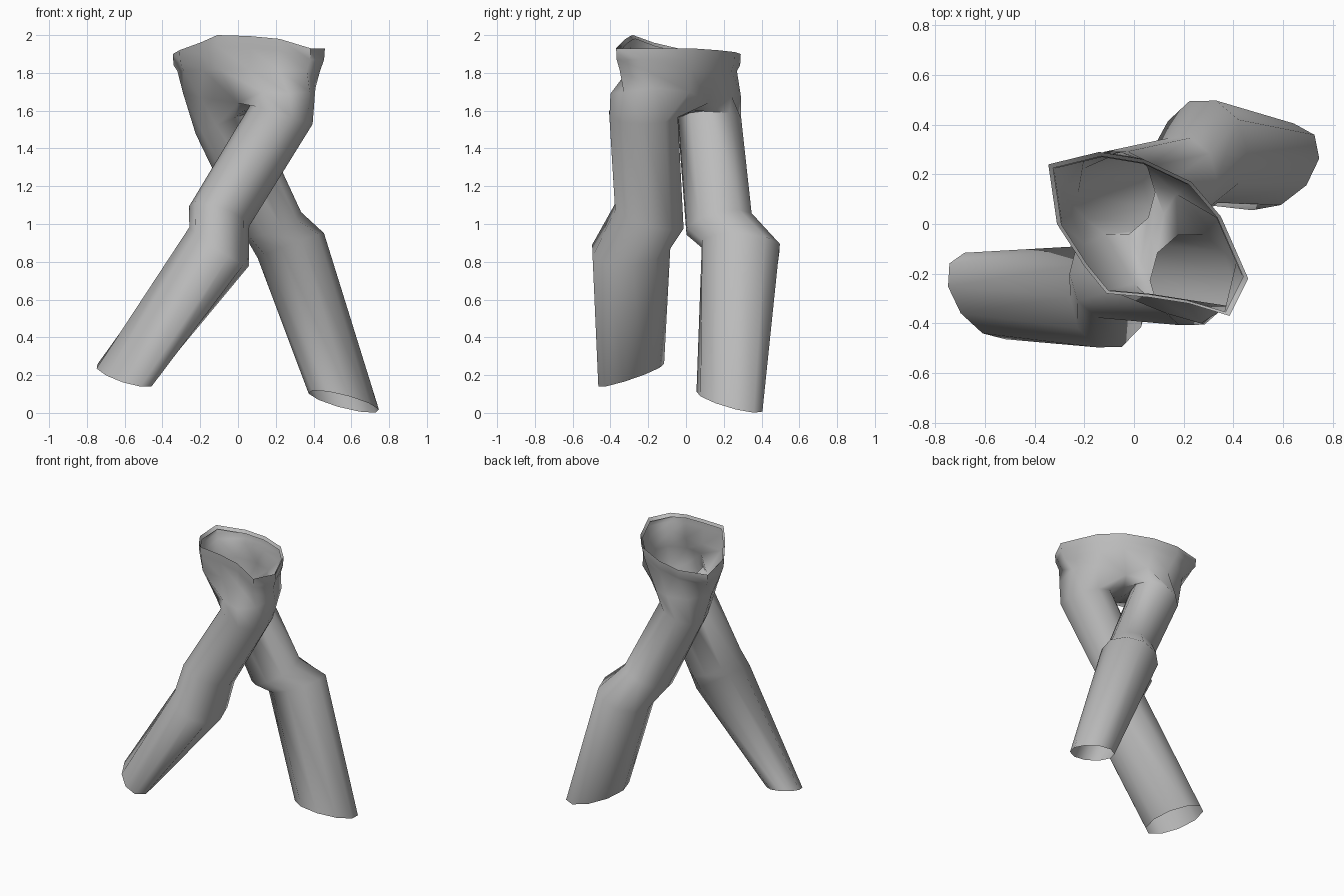
import bpy
import bmesh
from math import cos, sin, radians
from mathutils import Vector

cube = bpy.data.objects.get("Cube")
if cube:
    bpy.data.objects.remove(cube, do_unlink=True)

fabric = bpy.data.materials.new("grey fabric")
fabric.use_nodes = True
GREY = (0.5, 0.5, 0.5, 1)
fabric.diffuse_color = GREY
fabric.node_tree.nodes["Principled BSDF"].inputs["Base Color"].default_value = GREY

bm = bmesh.new()
CENTRE = Vector((0.05, -0.05, 0))


def add_ring(points):
    return [bm.verts.new(p) for p in points]


def bridge(upper, lower):
    n = len(upper)
    for i in range(n):
        j = (i + 1) % n
        bm.faces.new((upper[i], lower[i], lower[j], upper[j]))


def leg_ring(centre, u, v, turn):
    """Ten-sided ring spanned by u (roughly the x axis) and v (roughly y)."""
    c, u, v = Vector(centre), Vector(u) * 1.03, Vector(v) * 1.03
    angles = [radians(turn + 36 * (k - 3)) for k in range(10)]
    return add_ring([c + u * cos(a) + v * sin(a) for a in angles])


# Waist outline, starting at the middle of the front
rim = [Vector(p) for p in (
    (-0.11, -0.28, 2.0), (0.06, -0.295, 1.995), (0.22, -0.32, 1.98),
    (0.385, -0.37, 1.93), (0.46, -0.22, 1.93), (0.35, 0.03, 1.93),
    (0.23, 0.17, 1.92), (0.04, 0.26, 1.91), (-0.14, 0.29, 1.9),
    (-0.345, 0.24, 1.9), (-0.31, 0, 1.92), (-0.2, -0.17, 1.96))]


def waist_ring(scale, drop, level=0.0):
    """Scaled copy of the rim, lowered and partly flattened to z = 1.8."""
    points = []
    for p in rim:
        q = CENTRE + (p - CENTRE) * scale
        q.z = (p.z - drop) * (1 - level) + 1.8 * level
        points.append(q)
    return add_ring(points)


# Hip outline, pulled in at the middle of the front and back
hip = add_ring((
    (0, -0.24, 1.64), (0.13, -0.36, 1.7), (0.27, -0.4, 1.69),
    (0.38, -0.33, 1.7), (0.41, -0.16, 1.72), (0.34, 0.02, 1.7),
    (0.17, 0.12, 1.64), (0.08, 0.24, 1.68), (-0.05, 0.29, 1.68),
    (-0.2, 0.27, 1.69), (-0.29, 0.12, 1.69), (-0.2, -0.08, 1.67)))

# Waistband with a folded lip, running down to the hips
bands = [waist_ring(0.95, 0.02), waist_ring(1, 0), waist_ring(0.99, 0.06),
         waist_ring(0.94, 0, 0.9), hip]
for upper, lower in zip(bands, bands[1:]):
    bridge(upper, lower)

# Crotch seam between the legs, front to back
crotch = add_ring(((0.03, -0.15, 1.6), (0.07, -0.05, 1.58), (0.12, 0.04, 1.6)))

# Legs: centre and two half axes of each ring from thigh to hem
front_leg = (
    ((0.23, -0.225, 1.58), (0.16, 0, -0.05), (0, 0.185, 0)),
    ((-0.1, -0.195, 1.04), (0.155, 0, -0.05), (0, 0.185, -0.05)),
    ((-0.1, -0.29, 0.88), (0.153, 0, -0.1), (0, 0.21, 0.02)),
    ((-0.6, -0.29, 0.2), (0.145, -0.04, -0.035), (-0.035, 0.165, 0.05)))
back_leg = (
    ((-0.07, 0.125, 1.54), (0.15, 0, 0.06), (0, 0.17, 0)),
    ((0.185, 0.175, 1.0), (0.145, 0, 0.06), (0, 0.175, 0.04)),
    ((0.28, 0.29, 0.885), (0.17, 0, 0.065), (0, 0.21, -0.01)),
    ((0.56, 0.23, 0.06), (0.18, 0.03, -0.04), (0.03, 0.168, -0.042)))

for rings, top, turn in (
        (front_leg, hip[:7] + crotch[::-1], -35),
        (back_leg, hip[6:] + hip[:1] + crotch, 145)):
    previous = top
    for centre, u, v in rings:
        ring = leg_ring(centre, u, v, turn)
        bridge(previous, ring)
        previous = ring

# Trousers object
mesh = bpy.data.meshes.new("trousers")
bm.normal_update()
bm.to_mesh(mesh)
bm.free()
mesh.materials.append(fabric)
trousers = bpy.data.objects.new("trousers", mesh)
bpy.context.collection.objects.link(trousers)
bpy.ops.object.select_all(action='DESELECT')
trousers.select_set(True)
bpy.context.view_layer.objects.active = trousers
bpy.ops.object.shade_smooth_by_angle(angle=radians(80))
